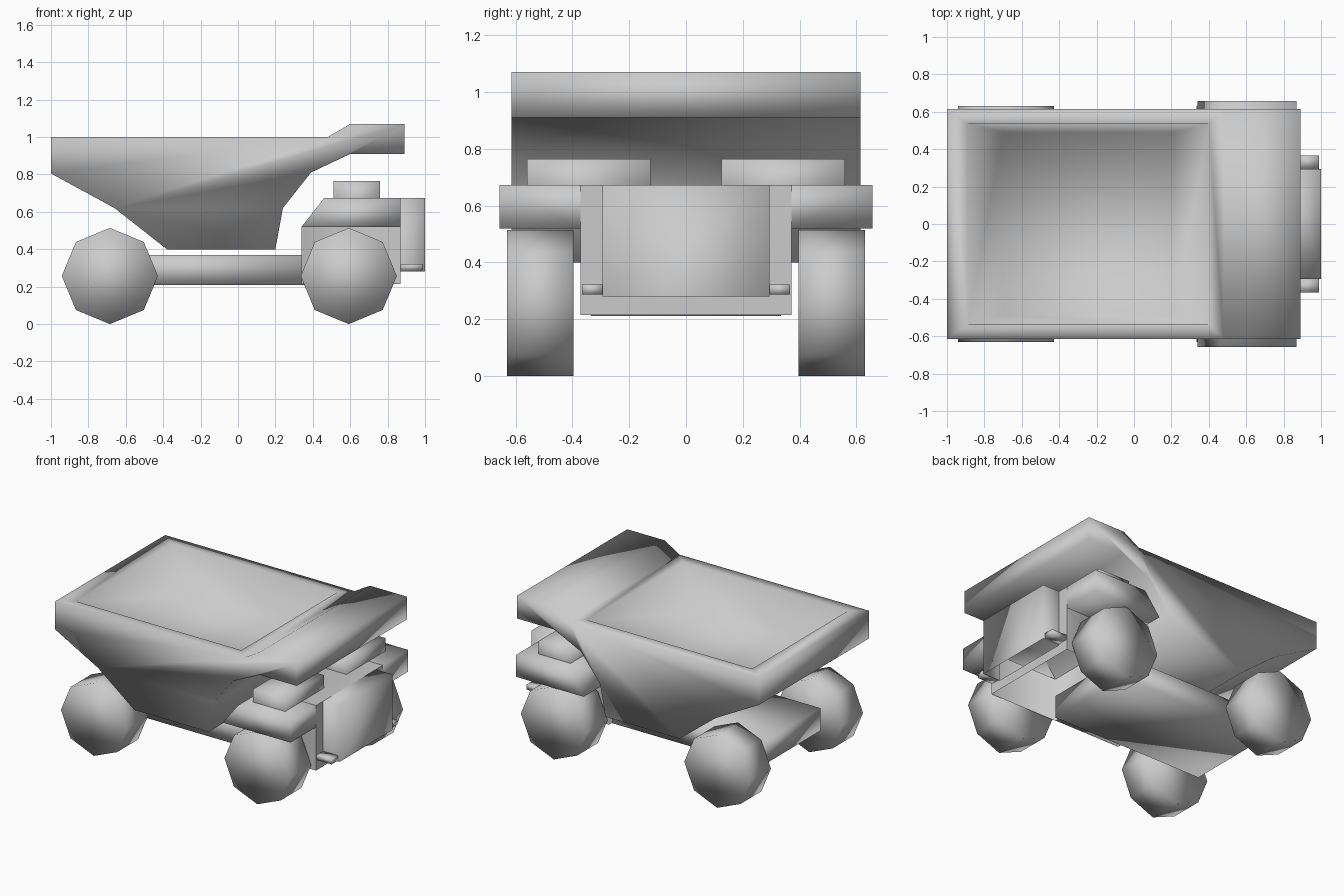
import bpy, bmesh
from mathutils import Vector

if "Cube" in bpy.data.objects:
    bpy.data.objects.remove(bpy.data.objects["Cube"])


def finish(name, bm, mirror=False):
    """Turn a bmesh into a smooth-shaded object, optionally mirrored over y = 0."""
    for f in bm.faces:
        f.smooth = True
    me = bpy.data.meshes.new(name)
    bm.to_mesh(me)
    bm.free()
    ob = bpy.data.objects.new(name, me)
    bpy.context.collection.objects.link(ob)
    if mirror:
        m = ob.modifiers.new("Mirror", 'MIRROR')
        m.use_axis = (False, True, False)
    return ob


def prism(points, y0, y1, open_sides=()):
    """Prism from an x-z outline; sides facing the given directions are left open."""
    bm = bmesh.new()
    a, b = ([bm.verts.new((x, y, z)) for x, z in points] for y in (y0, y1))
    bm.faces.new(a)
    bm.faces.new(b)
    n = len(points)
    for i in range(n):
        j = (i + 1) % n
        bm.faces.new((a[i], a[j], b[j], b[i]))
    bmesh.ops.recalc_face_normals(bm, faces=bm.faces[:])
    bm.normal_update()
    gone = [f for f in bm.faces if any(f.normal.dot(Vector(d)) > .99 for d in open_sides)]
    bmesh.ops.delete(bm, geom=gone, context='FACES')
    return bm


def block(x0, x1, y0, y1, z0, z1, open_sides=()):
    return prism([(x0, z0), (x1, z0), (x1, z1), (x0, z1)], y0, y1, open_sides)


UP, DOWN, FORE, BACK = (0, 0, 1), (0, 0, -1), (1, 0, 0), (-1, 0, 0)
LEFT, RIGHT = (0, -1, 0), (0, 1, 0)

# Dump bed with overhanging front canopy
bed = prism([(-1, 1), (-1, .805), (-.66, .62), (-.38, .4), (.2, .4),
             (.24, .62), (.39, .81), (.6, .91), (.89, .91),
             (.89, 1.07), (.6, 1.07), (.48, 1)], -.615, .615)
# Load cavity: rim around the opening, then walls sloping to a smaller floor
rim = next(f for f in bed.faces if f.normal.z > .99 and f.calc_center_median().x < 0)
bmesh.ops.inset_individual(bed, faces=[rim], thickness=.08, use_even_offset=True)
for v in rim.verts:
    v.co.x = -.89 if v.co.x < 0 else .4
floor = bmesh.ops.extrude_discrete_faces(bed, faces=[rim])["faces"][0]
for v in floor.verts:
    v.co = Vector((-.7 if v.co.x < 0 else .21, .49 if v.co.y > 0 else -.49, .7))
finish("dump_bed", bed)

# Chassis beam, its front end just inside the body shell
finish("chassis", block(-.815, .37, -.335, .335, .21, .37))

# Engine body shell, open underneath and into the grille
finish("engine_body", block(.34, .87, -.372, .372, .214, .52, (UP, DOWN, FORE)))
frame = bmesh.new()
half = [(.372, .214), (.372, .673), (.295, .673), (.295, .28)]
outline = half + [(-y, z) for y, z in reversed(half)]
frame.faces.new([frame.verts.new((.87, y, z)) for y, z in outline])
finish("body_front_frame", frame)

# Hood over the body and fenders either side
deck = [(.34, .52), (.87, .52), (.87, .673), (.46, .673)]
finish("hood", prism(deck, -.372, .372, (DOWN, LEFT, RIGHT, FORE)))
finish("fender", prism(deck, .372, .657, (LEFT,)), mirror=True)

# Grille shell, open underneath
finish("grille", block(.87, 1, -.295, .295, .28, .673, (DOWN, BACK)))

# Bumper tabs either side of the grille
finish("bumper_tab", block(.87, .988, .295, .367, .287, .322), mirror=True)

# Raised boxes on the deck
finish("deck_box", block(.51, .76, .125, .56, .673, .764, (DOWN,)), mirror=True)

# Eight-sided wheels
r, d = .257, .257 * .7071
octagon = [(r, 0), (d, d), (0, r), (-d, d), (-r, 0), (-d, -d), (0, -r), (d, -d)]
for name, cx in (("rear_wheel", -.685), ("front_wheel", .592)):
    finish(name, prism([(cx + x, r + z) for x, z in octagon], .397, .63), mirror=True)
